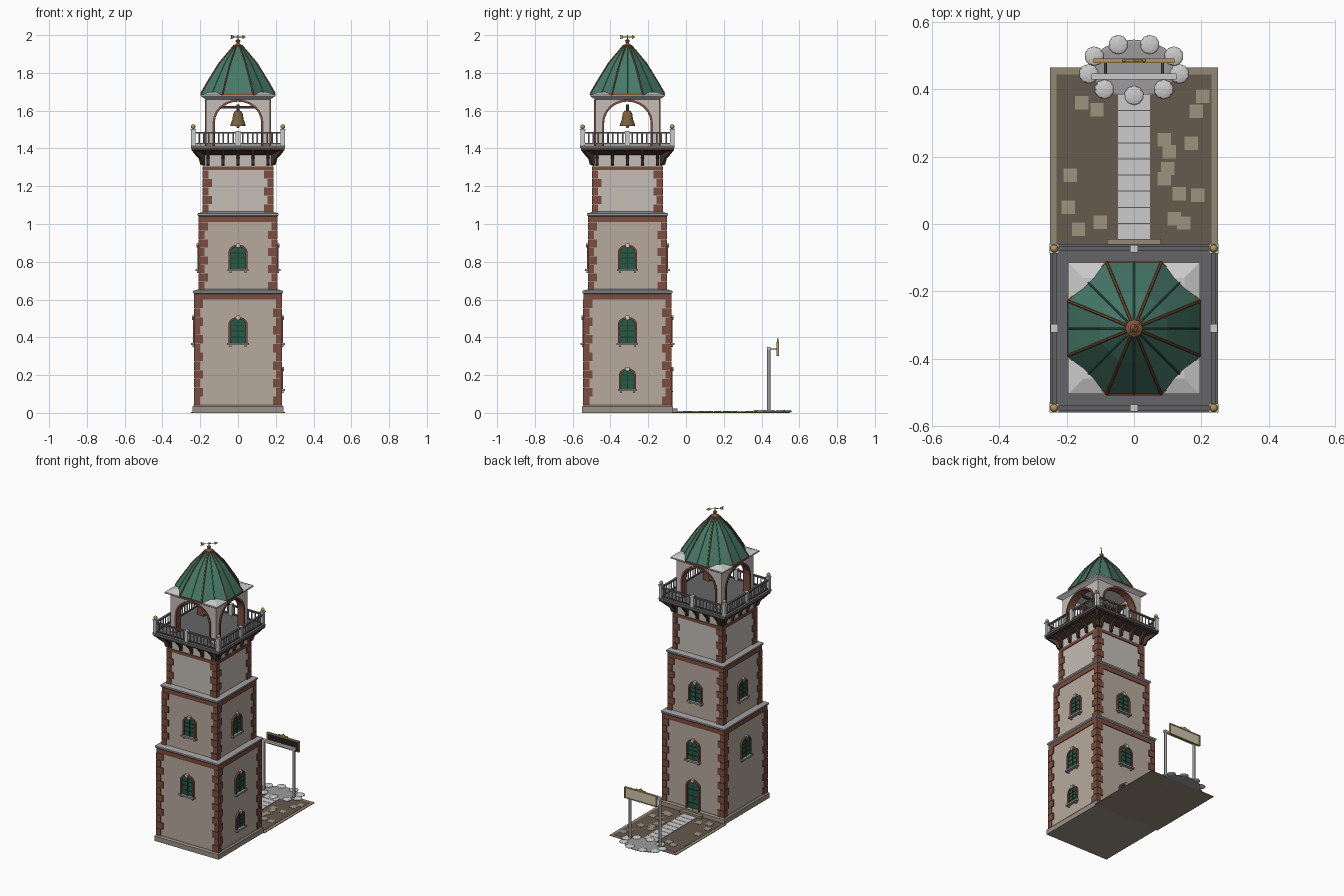
import bpy, bmesh, math
from mathutils import Matrix, Vector

if "Cube" in bpy.data.objects:
    bpy.data.objects.remove(bpy.data.objects["Cube"])

COL = dict(wall=(.47, .40, .34), pale=(.55, .51, .47), brick=(.20, .075, .05), stone=(.34, .33, .33),
           light=(.58, .57, .55), plinth=(.33, .28, .23), green=(.02, .10, .06), dkgreen=(.01, .05, .03),
           roof=(.06, .19, .14), copper=(.22, .085, .04), wood=(.06, .035, .025), floor=(.13, .13, .135),
           gold=(.45, .30, .10), bell=(.20, .12, .05), rim=(.30, .25, .18), dirt=(.13, .10, .075),
           patch=(.34, .29, .21), iron=(.12, .12, .13), cream=(.62, .56, .42), black=(.02, .015, .015))
MATS, PARTS = {}, {}
I = Matrix.Identity(4)
T = Matrix.Translation((0, -.31, 0))                       # tower axis


def side(k):                                               # 0 front, 1 right, 2 back, 3 left
    return T @ Matrix.Rotation(k * math.pi / 2, 4, 'Z')


def part(name, mat):
    return PARTS.setdefault(name, (bmesh.new(), mat))[0]


def box(bm, x, y, z, M=I):
    A = Matrix.Translation([(a + b) / 2 for a, b in (x, y, z)])
    S = Matrix.Diagonal([b - a for a, b in (x, y, z)] + [1])
    bmesh.ops.create_cube(bm, size=1, matrix=M @ A @ S)


def lathe(bm, prof, n, M=I, phase=0.0):
    rings = [[bm.verts.new(M @ Vector((r * math.cos(phase + 2 * math.pi * i / n),
              r * math.sin(phase + 2 * math.pi * i / n), z))) for i in range(n)] for r, z in prof]
    for a, b in zip(rings, rings[1:]):
        for i in range(n):
            bm.faces.new((a[i], a[(i + 1) % n], b[(i + 1) % n], b[i]))
    bm.faces.new(rings[0])
    bm.faces.new(rings[-1])


def square(bm, prof, M=T):                                 # square loft of (half width, z)
    lathe(bm, [(h * math.sqrt(2), z) for h, z in prof], 4, M, math.pi / 4)


def prism(bm, pts, y0, y1, M=I):                           # xz outline pushed along y
    a, b = [[bm.verts.new(M @ Vector((x, y, z))) for x, z in pts] for y in (y0, y1)]
    bm.faces.new(a)
    bm.faces.new(b)
    for i in range(len(pts)):
        j = (i + 1) % len(pts)
        bm.faces.new((a[i], a[j], b[j], b[i]))


def arch(hw, z0, z1, rise, n=12):                          # open arch line, left foot to right foot
    arc = [(-hw * math.cos(math.pi * i / n), z1 - rise + rise * math.sin(math.pi * i / n)) for i in range(n + 1)]
    return [(-hw, z0)] + arc + [(hw, z0)]


def arch_ring(bm, hw, z0, z1, rise, t, y0, y1, M):
    prism(bm, arch(hw + t, z0, z1 + t, rise + t) + arch(hw, z0, z1, rise)[::-1], y0, y1, M)


def rod(bm, p, q, r, n=6, M=I):
    p, q = Vector(p), Vector(q)
    d = q - p
    lathe(bm, [(r, 0), (r, d.length)], n, M @ Matrix.Translation(p) @ d.to_track_quat('Z', 'Y').to_matrix().to_4x4())


def ball(bm, c, r, M=I):
    bmesh.ops.create_uvsphere(bm, u_segments=12, v_segments=8, radius=r, matrix=M @ Matrix.Translation(c))


# Walls, brick bands and stone cornices
square(part("plinth", "plinth"), [(.24, 0), (.24, .033), (.232, .042)])
tiers = [(.228, .04, .60, 12), (.204, .65, 1.01, 8), (.182, 1.06, 1.285, 5)]
for i, (h, z0, z1, n) in enumerate(tiers):
    square(part(f"wall_tier_{i + 1}", "pale" if i == 2 else "wall"), [(h, z0 - .01), (h, 1.39 if i == 2 else z1 + .01)])
    bh = .02 if i == 2 else .035
    square(part("brick_bands", "brick"), [(h + .005, z1), (h + .005, z1 + bh)])
    if i < 2:
        square(part("cornices", "stone"), [(h + .005, z1 + .03), (h + .011, z1 + .036), (h + .011, z1 + .046),
                                           (tiers[i + 1][0], z1 + .055)])
    # Alternating corner quoins
    s, q = (z1 - z0) / n, h + .006
    for k in range(4):
        for c in range(n):
            a, b = (.05, .033) if c % 2 else (.033, .05)
            box(part("quoins", "brick"), (q - a, q), (q - b, q), (z0 + c * s + .001, z0 + (c + 1) * s - .001), side(k))


# Arched windows and door
def window(k, h, z0, z1, hw, door=False):
    M, rise = side(k), hw * .75
    prism(part("door" if door else "window_shutters", "green"), arch(hw, z0, z1, rise), -h - .003, -h + .01, M)
    arch_ring(part("opening_surrounds", "brick"), hw, z0, z1, rise, .011, -h - .011, -h + .01, M)
    bars = part("window_bars", "dkgreen")
    box(bars, (-.002, .002), (-h - .007, -h), (z0, z1 - .002), M)
    for f in (.25, .5, .72):
        z = z0 + f * (z1 - z0)
        box(bars, (-hw, hw), (-h - .006, -h), (z - .0015, z + .0015), M)
    prism(part("keystones", "light"), [(-.007, z1 - .004), (.007, z1 - .004), (.011, z1 + .018), (-.011, z1 + .018)],
          -h - .016, -h + .01, M)
    if door:
        box(part("door_knob", "gold"), (.006, .012), (-h - .012, -h), (z0 + .08, z0 + .086), M)
    else:
        box(part("sills", "stone"), (-hw - .017, hw + .017), (-h - .02, -h + .01), (z0 - .01, z0 + .001), M)
        for s in (-1, 1):
            box(part("sills", "stone"), (s * hw - .005, s * hw + .005), (-h - .012, -h), (z0 - .02, z0 - .009), M)


for k in range(4):
    window(k, .228, .37, .497, .04)
    window(k, .204, .76, .88, .039)
window(1, .228, .125, .225, .034)
window(2, .228, .03, .225, .042, True)
box(part("door_step", "rim"), (-.08, .08), (-.08, -.045), (0, .022))

# Gallery: brackets, deck and balustrade
square(part("gallery_corbel", "wood"), [(.185, 1.365), (.225, 1.385), (.246, 1.39), (.246, 1.403)])
square(part("gallery_floor", "floor"), [(.25, 1.402), (.25, 1.415)])
bracket = [(0, 1.31), (.014, 1.315), (.022, 1.345), (.045, 1.37), (.06, 1.388), (0, 1.388)]
br, rail, bal, post = (part("brackets", "wood"), part("rails", "iron"), part("balusters", "stone"),
                       part("balustrade_posts", "light"))
for k in range(4):
    M = side(k)
    for i in range(-2, 3):
        prism(br, bracket, -.008, .008, M @ Matrix.Translation((i * .08, -.18, 0)) @ Matrix.Rotation(-math.pi / 2, 4, 'Z'))
    prism(br, [(x * 1.35, z) for x, z in bracket], -.009, .009,
          M @ Matrix.Translation((.18, -.18, 0)) @ Matrix.Rotation(-math.pi / 4, 4, 'Z'))
    box(rail, (-.237, .237), (-.244, -.230), (1.478, 1.487), M)
    box(rail, (-.237, .237), (-.242, -.232), (1.422, 1.428), M)
    for i in range(-8, 9):
        if i:
            rod(bal, (i * .0257, -.237, 1.425), (i * .0257, -.237, 1.48), .0042, 6, M)
    box(post, (-.012, .012), (-.248, -.226), (1.413, 1.493), M)
    box(post, (.226, .248), (-.248, -.226), (1.413, 1.498), M)
    box(post, (.223, .251), (-.251, -.223), (1.498, 1.504), M)
    ball(part("post_finials", "gold"), (.237, -.237, 1.515), .012, M)

# Belfry with four open arches
for k in range(4):
    prism(part("belfry_walls", "pale"), [(-.17, 1.41)] + arch(.125, 1.41, 1.65, .115, 20) + [(.17, 1.41), (.17, 1.67), (-.17, 1.67)],
          -.17, -.13, side(k))
    arch_ring(part("belfry_arch_trim", "brick"), .123, 1.412, 1.648, .113, .012, -.176, -.128, side(k))
square(part("belfry_cornice", "light"), [(.165, 1.655), (.175, 1.663), (.196, 1.675), (.196, 1.684), (.15, 1.70)])

# Bell on its beam
box(part("bell_beam", "wood"), (-.15, .15), (-.008, .008), (1.612, 1.626), T)
rod(part("bell_hanger", "iron"), (0, 0, 1.59), (0, 0, 1.632), .008, 8, T)
lathe(part("bell", "bell"), [(.034, 1.525), (.041, 1.52), (.038, 1.532), (.029, 1.555), (.026, 1.582), (.018, 1.597), (.004, 1.602)], 20, T)
ball(part("bell_clapper", "iron"), (0, 0, 1.517), .009, T)

# Octagonal flared copper roof with ribs
prof = [(.212, 1.682), (.212, 1.69), (.178, 1.745), (.108, 1.85), (.022, 1.945), (.012, 1.95)]
lathe(part("roof", "roof"), prof, 8, T, math.pi / 8)
lathe(part("eave_trim", "copper"), [(.208, 1.678), (.216, 1.680), (.216, 1.688), (.208, 1.691)], 8, T, math.pi / 8)
for i in range(16):
    a = i * math.pi / 8
    f, hip = (1, True) if i % 2 else (math.cos(math.pi / 8), False)
    pts = [(r * f * math.cos(a), r * f * math.sin(a), z) for r, z in prof[1:5]]
    for p, q in zip(pts, pts[1:]):
        rod(part("hip_ribs", "copper") if hip else part("seam_ribs", "roof"), p, q, .0045 if hip else .003, 6, T)

# Finial and weather vane
lathe(part("finial", "copper"), [(.024, 1.938), (.026, 1.946), (.012, 1.952), (.007, 1.96), (.012, 1.966), (.012, 1.972), (.004, 1.978)], 12, T)
V = T @ Matrix.Rotation(math.pi / 4, 4, 'Z')
vane = part("weather_vane", "gold")
rod(vane, (0, 0, 1.95), (0, 0, 2.0), .0025, 6, T)
rod(vane, (-.05, 0, 1.99), (.05, 0, 1.99), .002, 6, V)
prism(vane, [(.035, 1.98), (.056, 1.99), (.035, 2.0)], -.0015, .0015, V)
prism(vane, [(-.056, 1.98), (-.036, 1.982), (-.03, 1.99), (-.036, 1.998), (-.056, 2.0), (-.048, 1.99)], -.0015, .0015, V)

# Courtyard, path slabs and loose paving
box(part("yard_rim", "rim"), (-.25, .25), (-.075, .465), (0, .004))
box(part("yard_ground", "dirt"), (-.23, .23), (-.075, .445), (.001, .0055))
for i in range(9):
    y = -.045 + i * .048
    box(part("path_slabs", "light"), (-.048, .048), (y, y + .045), (.002, .009))
for x, y in [(-.155, .36), (-.11, .34), (.205, .38), (.185, .335), (.09, .25), (.105, .215), (.17, .24), (.1, .165),
             (.09, .135), (.135, .09), (.19, .085), (.12, .015), (.148, .003), (-.19, .145), (-.195, .05),
             (-.165, -.015), (-.1, .005)]:
    box(part("paving_patches", "patch"), (x - .02, x + .02), (y - .02, y + .02), (.002, .007))

# Rock ring under the sign
lathe(part("gravel_bed", "stone"), [(1, 0), (1, .004), (.9, .008)], 24,
      Matrix.Translation((0, .46, 0)) @ Matrix.Diagonal((.13, .088, 1, 1)))
for i in range(9):
    a = math.radians(-90 + 40 * i)
    bmesh.ops.create_icosphere(part("rocks", "light"), subdivisions=2, radius=.029, matrix=Matrix.Translation(
        (.137 * math.cos(a), .46 + .078 * math.sin(a), .0085)) @ Matrix.Diagonal((1, 1, .28, 1)))

# Hanging sign: posts, crossbar, arms and blank board
for s in (-1, 1):
    rod(part("sign_posts", "stone"), (s * .113, .438, 0), (s * .113, .438, .34), .009, 10)
    rod(part("sign_arms", "iron"), (s * .085, .438, .338), (s * .085, .486, .338), .004, 6)
    ball(part("sign_ornament", "gold"), (s * .03, .486, .381), .005)
box(part("sign_crossbar", "light"), (-.126, .126), (.429, .447), (.334, .348))
box(part("sign_board", "black"), (-.114, .114), (.481, .487), (.305, .373))
box(part("sign_panel", "cream"), (-.112, .112), (.486, .489), (.308, .370))
frame = part("sign_frame", "gold")
for z in (.302, .370):
    box(frame, (-.12, .12), (.479, .492), (z, z + .006))
for x in (-.12, .114):
    box(frame, (x, x + .006), (.479, .492), (.302, .376))
prism(part("sign_ornament", "gold"), [(-.035, .375), (.035, .375), (.014, .385), (0, .394), (-.014, .385)], .482, .490)

# Turn every part into an object
SMOOTH = {"bell", "bell_clapper", "post_finials", "finial", "sign_posts", "bell_hanger", "sign_ornament"}
for name, (bm, mat) in PARTS.items():
    bmesh.ops.recalc_face_normals(bm, faces=bm.faces)
    me = bpy.data.meshes.new(name)
    bm.to_mesh(me)
    bm.free()
    if mat not in MATS:
        MATS[mat] = bpy.data.materials.new(mat)
        MATS[mat].diffuse_color = (*COL[mat], 1)
    me.materials.append(MATS[mat])
    if name in SMOOTH:
        me.polygons.foreach_set("use_smooth", [True] * len(me.polygons))
        me.set_sharp_from_angle(angle=math.radians(40))
    bpy.context.collection.objects.link(bpy.data.objects.new(name, me))

for m in bpy.data.materials:
    if m.users and not m.is_grease_pencil:
        m.use_nodes = True
        m.node_tree.nodes["Principled BSDF"].inputs["Base Color"].default_value = m.diffuse_color
